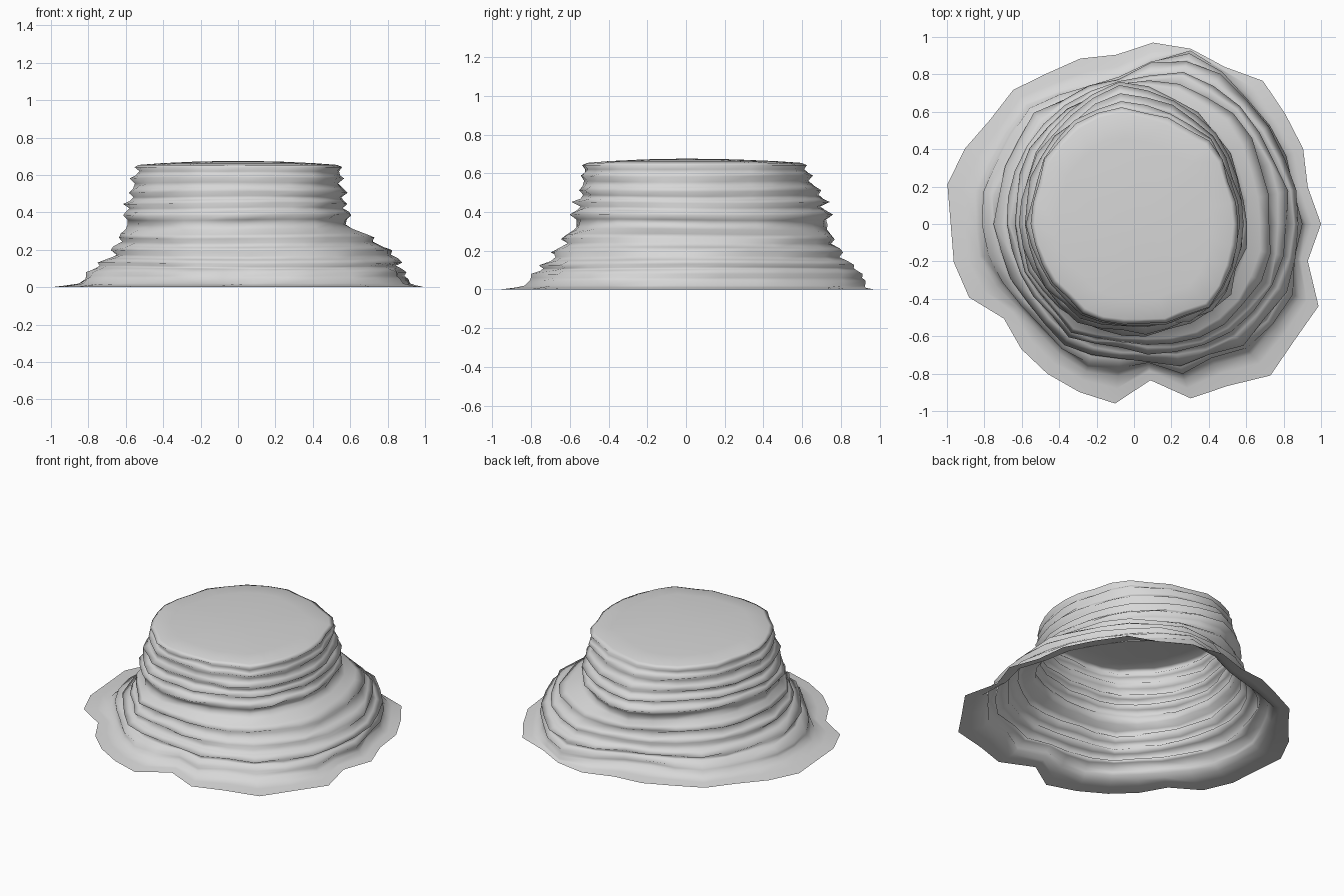
import bpy, bmesh, math, random

if "Cube" in bpy.data.objects:
    bpy.data.objects.remove(bpy.data.objects["Cube"])

random.seed(4)
N = 30  # sides around the rock

# Outline radii, counter-clockwise from +x, at key heights
BASE = [1.0, .95, .99, 1.0, 1.03, .97, .985, .975, .91, .93, .93, .965, .95, .99, 1.02,
        .98, .985, .965, .86, .90, .925, .945, .965, .84, .98, 1.0, 1.09, 1.06, 1.08, .95]
LEDGE = [.90, .86, .88, .88, .90, .94, .97, .87, .78, .76, .79, .84, .82, .81, .83,
         .81, .81, .77, .74, .74, .77, .80, .78, .75, .85, .83, .90, .92, .94, .88]
SHELF = [.84, .84, .85, .86, .76, .73, .71, .68, .66, .65, .68, .66, .72, .79, .83]
SLOPE = [.71, .74, .77, .77, .73, .68, .66, .63, .62, .61, .64, .61, .66, .70, .74]
WAIST = [.57, .58, .62, .67, .71, .64, .60, .58, .57, .56, .57, .545, .56, .59, .57]
TOP = [.55, .55, .55, .58, .59, .57, .58, .59, .62, .62, .61, .59, .58, .55, .55,
       .55, .54, .53, .53, .52, .54, .54, .53, .53, .55, .55, .59, .58, .56, .55]


def full(half):
    """Fill a 15-value outline up to 30 values."""
    out = []
    for i, r in enumerate(half):
        out += [r, (r + half[(i + 1) % len(half)]) / 2]
    return out


SHELF, SLOPE, WAIST = full(SHELF), full(SLOPE), full(WAIST)
KEYS = [(0, BASE), (.020, [l * .8 + b * .2 for l, b in zip(LEDGE, BASE)]), (.068, LEDGE),
        (.160, SHELF), (.255, SLOPE), (.335, [r * 1.04 for r in WAIST]),
        (.46, WAIST), (.645, TOP)]

# Strata: height and how far the layer juts out or is worn back
STRATA = [(0, 0), (.010, -.01), (.020, 0), (.045, -.005), (.060, -.012), (.080, .010),
          (.100, -.012), (.112, -.018), (.128, .026), (.150, .005), (.170, -.018),
          (.195, .024), (.215, .012), (.240, -.020), (.262, .024), (.285, .012),
          (.310, -.018), (.335, -.012), (.360, -.004), (.385, .028), (.405, .005),
          (.425, -.020), (.448, .026), (.465, -.005), (.485, -.018), (.508, .016),
          (.530, -.008), (.558, -.024), (.585, .010), (.600, -.005), (.620, -.014),
          (.642, .008)]


def radius(i, z):
    """Blend between the outlines above and below height z."""
    for (z0, a), (z1, b) in zip(KEYS, KEYS[1:]):
        if z <= z1:
            t = (z - z0) / (z1 - z0)
            return a[i] * (1 - t) + b[i] * t
    return KEYS[-1][1][i]


bm = bmesh.new()


def ring(z, radii, waver=0):
    verts = []
    for i, r in enumerate(radii):
        a = math.tau * i / N
        dz = waver * math.sin(2 * a + z * 9)
        verts.append(bm.verts.new((r * math.cos(a), r * math.sin(a), z + dz)))
    return verts


# Layered cliff wall, open underneath; rough chips carry on from layer to layer
rings = []
chips = [0] * N
for k, (z, jut) in enumerate(STRATA):
    rough = .009 if 2 < k < len(STRATA) - 1 else 0
    chips = [.5 * c + random.uniform(-rough, rough) for c in chips]
    radii = [radius(i, z) + jut * random.uniform(.5, 1.4) + chips[i] for i in range(N)]
    rings.append(ring(z, radii, .004 if 5 < k < len(STRATA) - 2 else 0))

# Gently domed cap
for z, s in ((.654, .965), (.663, .75), (.672, .4)):
    rings.append(ring(z, [r * s for r in TOP]))
for low, high in zip(rings, rings[1:]):
    for i in range(N):
        j = (i + 1) % N
        bm.faces.new((low[i], low[j], high[j], high[i]))
peak = bm.verts.new((0, 0, .676))
for i in range(N):
    bm.faces.new((rings[-1][i], rings[-1][(i + 1) % N], peak))

mesh = bpy.data.meshes.new("layered_rock")
bm.to_mesh(mesh)
bm.free()
rock = bpy.data.objects.new("layered_rock", mesh)
bpy.context.collection.objects.link(rock)

stone = bpy.data.materials.new("pale_grey_stone")
stone.diffuse_color = (.68, .68, .68, 1)
stone.use_nodes = True
stone.node_tree.nodes["Principled BSDF"].inputs["Base Color"].default_value = stone.diffuse_color
mesh.materials.append(stone)

bpy.context.view_layer.objects.active = rock
rock.select_set(True)
bpy.ops.object.shade_smooth()
